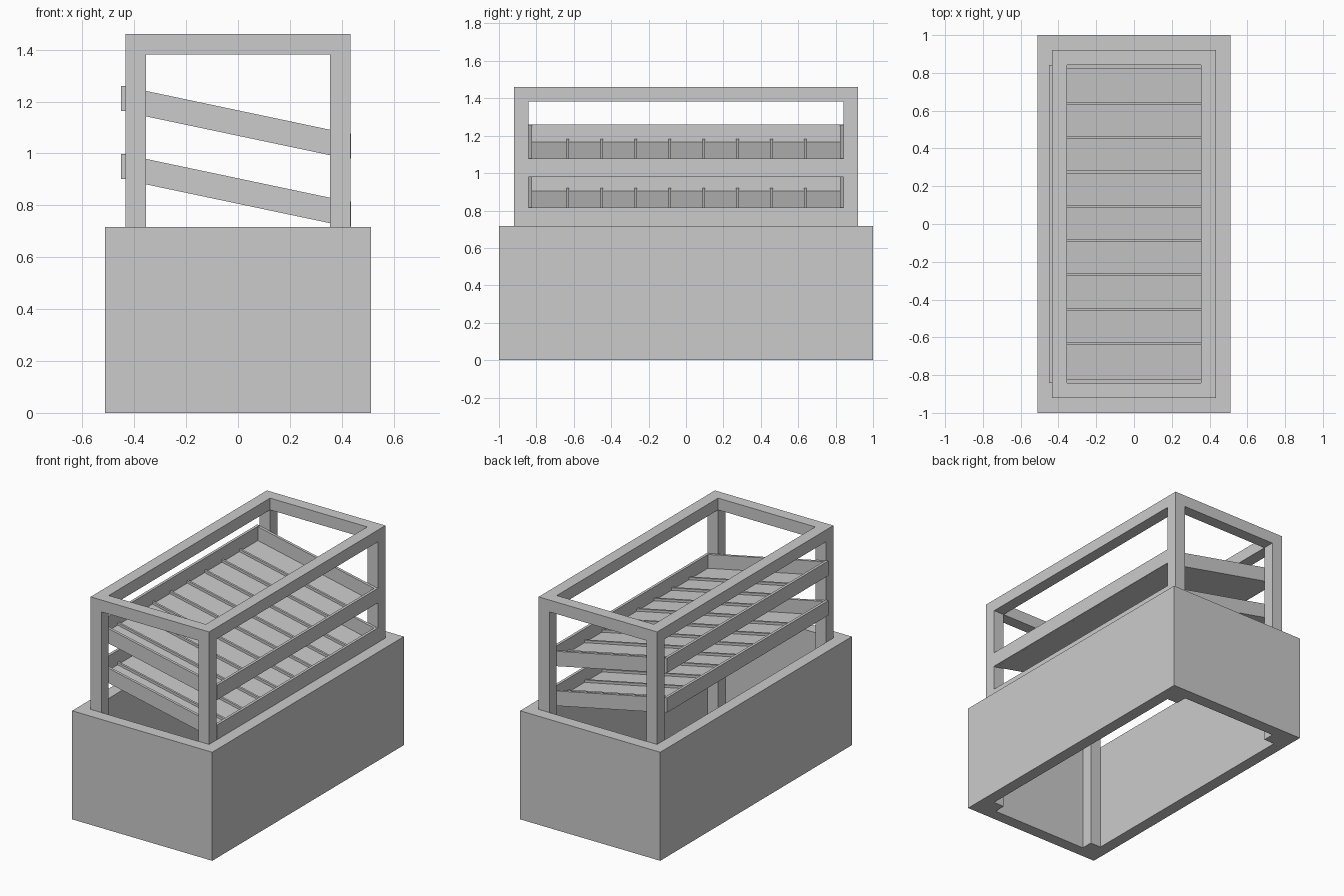
import bpy
import bmesh

cube = bpy.data.objects.get("Cube")
if cube:
    bpy.data.objects.remove(cube, do_unlink=True)

mat = bpy.data.materials.new("plain_grey")
mat.use_nodes = True
GREY = (0.6, 0.6, 0.6, 1)
mat.diffuse_color = GREY
mat.node_tree.nodes["Principled BSDF"].inputs["Base Color"].default_value = GREY

SLOPE = -0.211  # fall of the trays towards +x


def box(name, x, y, z, slope=0.0):
    """Box from (min, max) ranges; slope shears it in z along x."""
    bm = bmesh.new()
    bmesh.ops.create_cube(bm, size=1)
    for v in bm.verts:
        px, py, pz = (r[0] if c < 0 else r[1] for c, r in zip(v.co, (x, y, z)))
        v.co = (px, py, pz + slope * px)
    mesh = bpy.data.meshes.new(name)
    bm.to_mesh(mesh)
    bm.free()
    mesh.materials.append(mat)
    obj = bpy.data.objects.new(name, mesh)
    bpy.context.collection.objects.link(obj)
    return obj


def span(side, inner, outer):
    """Range between two distances on the given side of the centre."""
    return tuple(sorted((side * inner, side * outer)))


BX, BY, BASE_H = 0.512, 1.0, 0.717   # base outer size
FX, FY, TOP = 0.433, 0.92, 1.46      # frame outer size
W = 0.078                            # timber width
IX, IY = FX - W, FY - W

for s, x_name, y_name in ((-1, "right", "front"), (1, "left", "back")):
    # open-bottomed base walls
    box(f"base_wall_{x_name}", span(s, FX, BX), (-BY, BY), (0, BASE_H))
    box(f"base_wall_{y_name}", (-FX, FX), span(s, FY, BY), (0, BASE_H))
    # top rails
    box(f"top_rail_{x_name}", span(s, IX, FX), (-FY, FY), (TOP - W, TOP))
    box(f"top_rail_{y_name}", (-IX, IX), span(s, IY, FY), (TOP - W, TOP))
    # posts standing inside the base corners
    for t, depth in ((-1, "front"), (1, "back")):
        box(f"post_{depth}_{x_name}", span(s, IX, FX), span(t, IY, FY), (0, TOP - W))

# sloping trays
X0, X1, T = -0.45, 0.435, 0.018
for name, mid in (("lower", 0.808), ("upper", 1.07)):
    box(f"{name}_tray_floor", (X0 + T, X1 - T), (-IY, IY), (mid - 0.002, mid + 0.005), SLOPE)
    for s, side in ((-1, "front"), (1, "back")):
        box(f"{name}_tray_side_{side}", (X0 + T, X1 - T), span(s, IY - T, IY),
            (mid, mid + 0.096), SLOPE)
    for side, a, b in (("high", X0, X0 + T), ("low", X1 - T, X1)):
        z = mid + SLOPE * (a + b) / 2
        box(f"{name}_tray_lip_{side}", (a, b), (-IY, IY), (z, z + 0.097))
    # low dividers between the tray lanes
    for i in range(8):
        y = -0.632 + i * 0.1815
        box(f"{name}_tray_divider_{i + 1}", (X0 + T, X1 - T), (y - 0.007, y + 0.007),
            (mid + 0.004, mid + 0.021), SLOPE)
